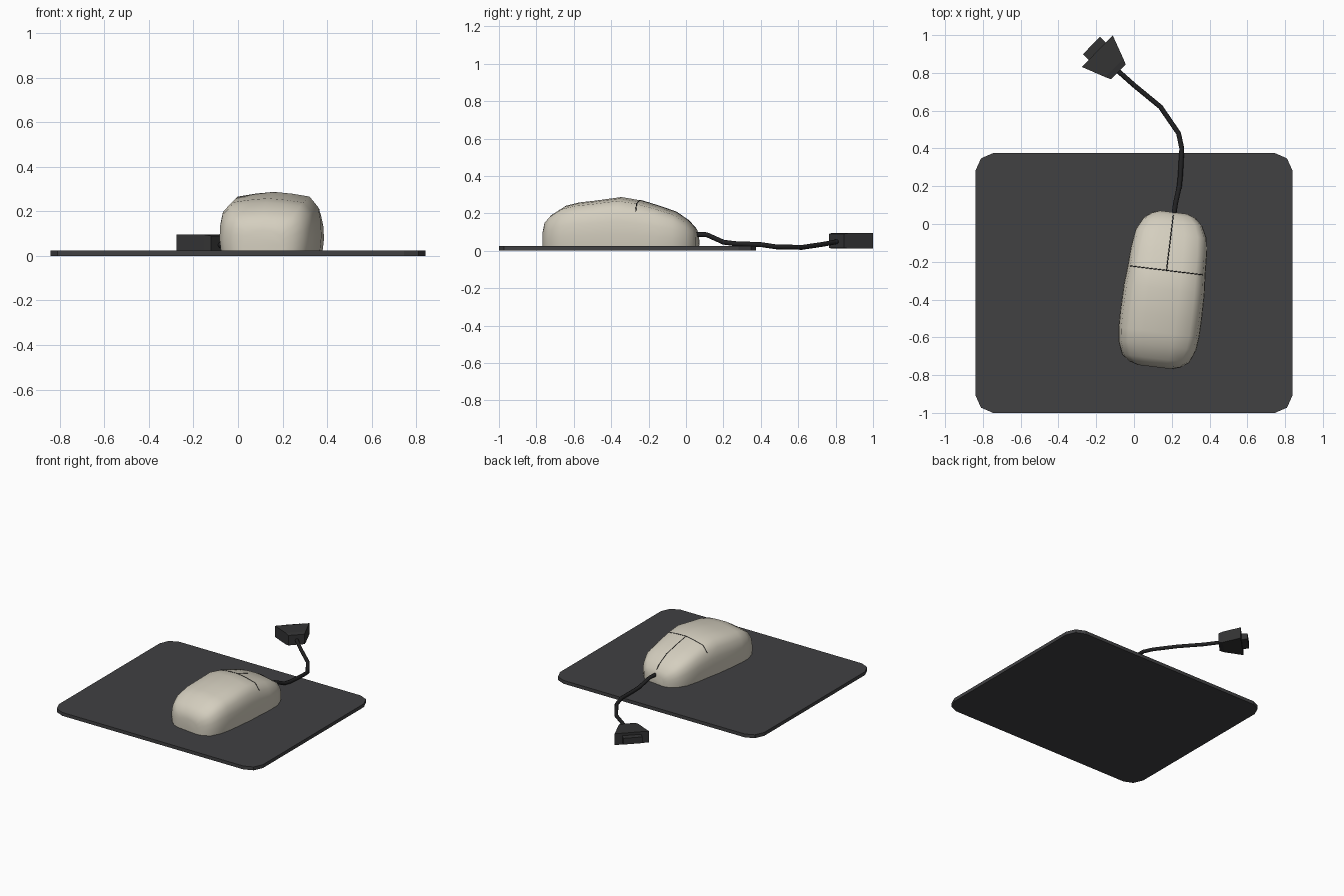
import bpy, bmesh, math
from mathutils import Vector, Matrix

if "Cube" in bpy.data.objects:
    bpy.data.objects.remove(bpy.data.objects["Cube"])

def material(name, rgb):
    m = bpy.data.materials.new(name)
    m.diffuse_color = (*rgb, 1)
    m.use_nodes = True
    m.node_tree.nodes["Principled BSDF"].inputs["Base Color"].default_value = m.diffuse_color
    return m

PAD = material("pad_grey", (0.052, 0.052, 0.055))
BEIGE = material("beige_plastic", (0.66, 0.62, 0.52))
BLACK = material("black_rubber", (0.015, 0.015, 0.016))
DARK = material("dark_plastic", (0.033, 0.033, 0.034))

def loft(name, rings, mat):
    """Bridge closed rings of equal length and cap both ends."""
    bm = bmesh.new()
    vs = [[bm.verts.new(p) for p in r] for r in rings]
    n = len(vs[0])
    for a, b in zip(vs, vs[1:]):
        for i in range(n):
            bm.faces.new((a[i], a[(i + 1) % n], b[(i + 1) % n], b[i]))
    bm.faces.new(vs[0])
    bm.faces.new(vs[-1])
    bmesh.ops.recalc_face_normals(bm, faces=bm.faces)
    me = bpy.data.meshes.new(name)
    bm.to_mesh(me)
    bm.free()
    ob = bpy.data.objects.new(name, me)
    bpy.context.collection.objects.link(ob)
    me.materials.append(mat)
    return ob

def tube(name, pts, radius, mat, res=2):
    cu = bpy.data.curves.new(name, 'CURVE')
    cu.dimensions = '3D'
    cu.bevel_depth, cu.bevel_resolution, cu.use_fill_caps = radius, res, True
    sp = cu.splines.new('POLY')
    sp.points.add(len(pts) - 1)
    for p, c in zip(sp.points, pts):
        p.co = (*c, 1)
    ob = bpy.data.objects.new(name, cu)
    bpy.context.collection.objects.link(ob)
    cu.materials.append(mat)
    return ob

def smooth(ob, angle):
    bpy.ops.object.select_all(action='DESELECT')
    ob.select_set(True)
    bpy.context.view_layer.objects.active = ob
    bpy.ops.object.shade_smooth_by_angle(angle=math.radians(angle))

# Mouse pad: rectangle with two-segment corners
corner = [(0.84, 0.593), (0.81, 0.66), (0.745, 0.688)]
outline = []
for sx, sy, step in ((1, 1, 1), (-1, 1, -1), (-1, -1, 1), (1, -1, -1)):
    outline += [(sx * x, sy * y - 0.3125) for x, y in corner[::step]]
loft("mouse_pad", [[(x, y, z) for x, y in outline] for z in (0, 0.025)], PAD)

# Mouse body: cross-sections along its length (y, half width, top height)
BASE = 0.025
place = Matrix.Translation((0.16, -0.345, 0)) @ Matrix.Rotation(math.radians(-7), 4, 'Z')
half = [(0.97, 0), (1, 0.24), (0.985, 0.5), (0.93, 0.74), (0.75, 0.92), (0.38, 0.97)]
section = half + [(0, 1)] + [(-x, z) for x, z in half[::-1]]
stations = [(-0.415, 0.09, 0.115), (-0.402, 0.135, 0.16), (-0.37, 0.18, 0.195),
            (-0.30, 0.208, 0.24), (-0.23, 0.216, 0.258), (-0.14, 0.218, 0.268),
            (0.0, 0.216, 0.287), (0.10, 0.208, 0.27), (0.20, 0.203, 0.24),
            (0.295, 0.19, 0.207), (0.36, 0.157, 0.163), (0.395, 0.115, 0.125),
            (0.41, 0.075, 0.09)]
rings = [[place @ Vector((x * w, y, BASE + z * (h - BASE))) for x, z in section]
         for y, w, h in stations]
body = loft("mouse_body", rings, BEIGE)
smooth(body, 70)

# Button seams follow the body surface
tube("button_cross_seam", rings[7][3:-3], 0.0025, BLACK, 0)
tube("button_centre_seam", [r[6] for r in rings[7:12]], 0.0025, BLACK, 0)

# Cord
cord = tube("cord", [(0.21, 0.04, 0.088), (0.22, 0.11, 0.086), (0.24, 0.2, 0.046),
                     (0.246, 0.26, 0.038), (0.253, 0.4, 0.033), (0.236, 0.48, 0.021),
                     (0.14, 0.62, 0.018), (0.0, 0.735, 0.035), (-0.09, 0.815, 0.05)],
            0.013, BLACK)

# Connector: flared hood and plug, built along its own axis
hood_at = Matrix.Translation((-0.0825, 0.805, 0.053)) @ Matrix.Rotation(math.radians(45.5), 4, 'Z')

def box_ring(y, w, h):
    return [hood_at @ Vector((x * w, y, z * h)) for x, z in ((-1, -1), (1, -1), (1, 1), (-1, 1))]

loft("connector_hood", [box_ring(0, 0.055, 0.037), box_ring(0.03, 0.068, 0.042),
                        box_ring(0.157, 0.117, 0.042)], DARK)
loft("connector_plug", [box_ring(0.15, 0.065, 0.023), box_ring(0.2, 0.065, 0.023)], DARK)
